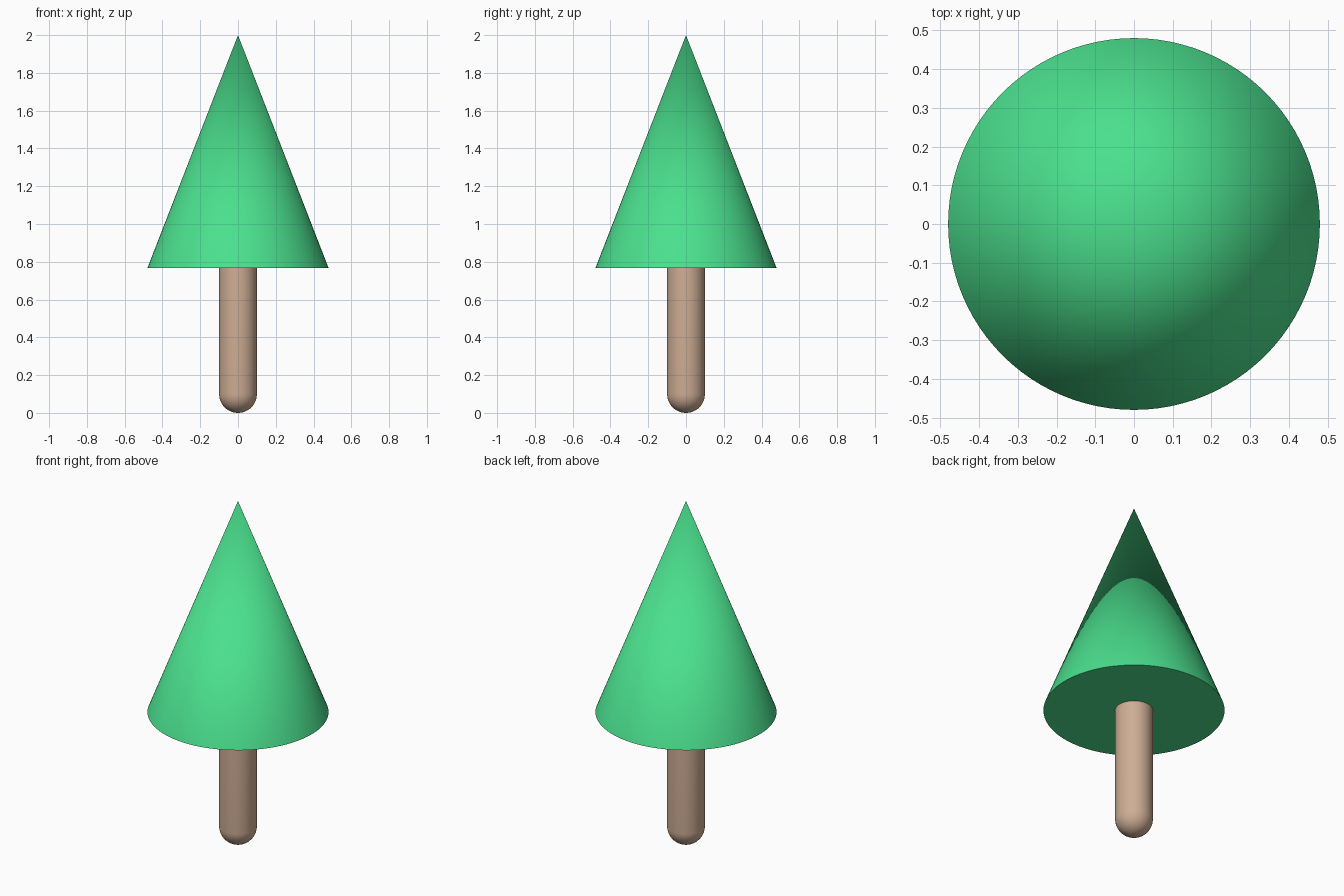
import bpy, bmesh
from math import sin, cos, pi, radians

if "Cube" in bpy.data.objects:
    bpy.data.objects.remove(bpy.data.objects["Cube"])

SEGMENTS = 96


def material(name, color):
    mat = bpy.data.materials.new(name)
    mat.diffuse_color = color
    mat.use_nodes = True
    mat.node_tree.nodes["Principled BSDF"].inputs["Base Color"].default_value = mat.diffuse_color
    return mat


def lathe(name, profile, mat):
    """Revolve an (r, z) profile around z; r = 0 points become poles."""
    bm = bmesh.new()
    verts = [bm.verts.new((r, 0, z)) for r, z in profile]
    edges = [bm.edges.new(pair) for pair in zip(verts, verts[1:])]
    bmesh.ops.spin(bm, geom=verts + edges, cent=(0, 0, 0), axis=(0, 0, 1),
                   angle=2 * pi, steps=SEGMENTS)
    bmesh.ops.remove_doubles(bm, verts=bm.verts, dist=1e-5)
    bmesh.ops.recalc_face_normals(bm, faces=bm.faces)
    mesh = bpy.data.meshes.new(name)
    bm.to_mesh(mesh)
    bm.free()
    mesh.materials.append(mat)
    obj = bpy.data.objects.new(name, mesh)
    bpy.context.collection.objects.link(obj)
    bpy.ops.object.select_all(action='DESELECT')
    obj.select_set(True)
    bpy.context.view_layer.objects.active = obj
    bpy.ops.object.shade_smooth_by_angle(angle=radians(40))
    return obj


green = material("foliage_green", (0.07, 0.75, 0.27, 1))
brown = material("trunk_brown", (0.62, 0.42, 0.30, 1))

# Foliage: closed cone with a flat underside
lathe("foliage", [(0, 0.766), (0.48, 0.766), (0, 2.0)], green)

# Trunk: capsule with a round foot, its round top hidden inside the foliage
R, FOOT, TOP, N = 0.1, 0.1, 0.77, 16
arc = [i * pi / 2 / N for i in range(N + 1)]
trunk = [(R * sin(a), FOOT - R * cos(a)) for a in arc]
trunk += [(R * cos(a), TOP + R * sin(a)) for a in arc]
lathe("trunk", trunk, brown)
